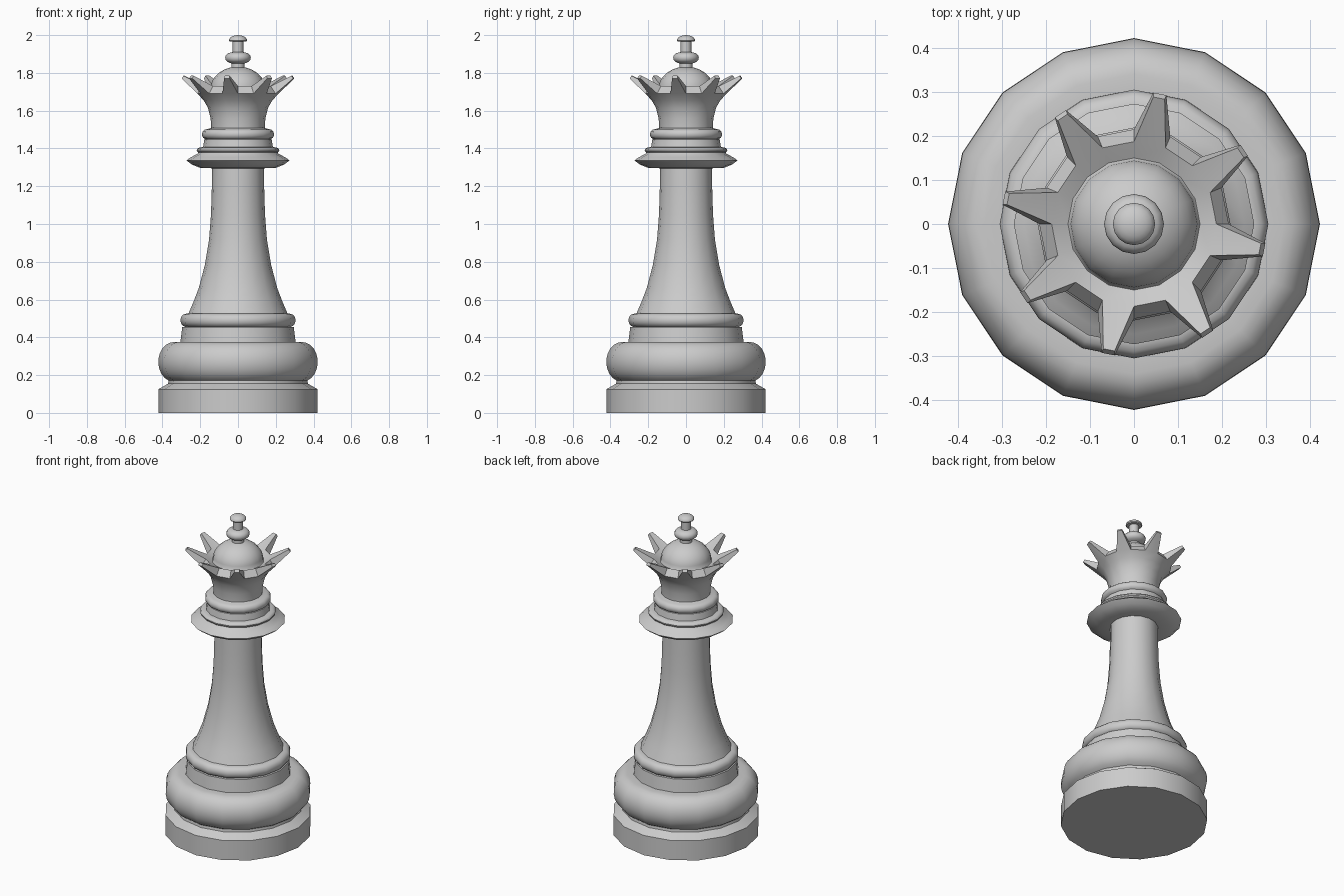
import bpy, bmesh
from math import sin, cos, pi, radians
from mathutils import Vector

SIDES = 16

cube = bpy.data.objects.get("Cube")
if cube:
    bpy.data.objects.remove(cube, do_unlink=True)

grey = bpy.data.materials.new("light grey")
grey.use_nodes = True
colour = (0.6, 0.6, 0.6, 1)
grey.diffuse_color = colour
grey.node_tree.nodes["Principled BSDF"].inputs["Base Color"].default_value = colour


def arc(r, z, half_width, half_height, start, end, steps):
    """Profile points along an elliptical arc, angles in degrees."""
    angles = [radians(start + (end - start) * i / steps) for i in range(steps + 1)]
    return [(r + half_width * cos(a), z + half_height * sin(a)) for a in angles]


def lathe(profile):
    """Spin a (radius, height) profile, listed bottom to top, into bands of faces."""
    bm = bmesh.new()
    turns = [2 * pi * i / SIDES for i in range(SIDES)]
    rings = [[bm.verts.new((r * cos(a), r * sin(a), z)) for a in turns]
             for r, z in profile]
    bands = []
    for low, high in zip(rings, rings[1:]):
        band = []
        for i in range(SIDES):
            k = (i + 1) % SIDES
            band.append(bm.faces.new((low[i], low[k], high[k], high[i])))
        bands.append(band)
    return bm, bands


def finish(name, bm):
    bmesh.ops.remove_doubles(bm, verts=bm.verts[:], dist=0.0001)
    mesh = bpy.data.meshes.new(name)
    bm.to_mesh(mesh)
    bm.free()
    mesh.materials.append(grey)
    obj = bpy.data.objects.new(name, mesh)
    bpy.context.collection.objects.link(obj)
    bpy.ops.object.select_all(action='DESELECT')
    obj.select_set(True)
    bpy.context.view_layer.objects.active = obj
    bpy.ops.object.shade_smooth_by_angle(angle=radians(35))


# Plain turned parts, stacked from the floor up
bulge = arc(0.34, 0.27, 0.082, 0.105, -70, 90, 10)
parts = {
    "base": [(0, 0), (0.422, 0), (0.422, 0.125), (0.37, 0.155), bulge[0]],
    "base_bulge": bulge + [(0.305, 0.375)],
    "base_ring": [(0.305, 0.375), (0.295, 0.455)]
                 + arc(0.275, 0.49, 0.03, 0.035, -80, 90, 6) + [(0.262, 0.527)],
    "stem": [(0.262, 0.527), (0.235, 0.59), (0.208, 0.66), (0.175, 0.785),
             (0.153, 0.92), (0.143, 1.05), (0.139, 1.18), (0.137, 1.295)],
    "collar": [(0.137, 1.295), (0.2, 1.297), (0.245, 1.315), (0.273, 1.337),
               (0.25, 1.353), (0.213, 1.373)]
              + arc(0.195, 1.39, 0.024, 0.016, -50, 90, 5)
              + [(0.185, 1.408), (0.178, 1.448)]
              + arc(0.165, 1.475, 0.026, 0.027, -70, 90, 6)
              + [(0.142, 1.508)],
    "crown_dome": [(0.15, 1.71)] + arc(0, 1.715, 0.146, 0.118, 0, 80, 8)
                  + [(0.025, 1.833)],
    "finial": [(0.035, 1.825), (0.035, 1.85)]
              + arc(0.035, 1.88, 0.033, 0.028, -80, 80, 6)
              + [(0.028, 1.91), (0.028, 1.966), (0.044, 1.967)]
              + arc(0, 1.972, 0.048, 0.028, 0, 90, 5),
}
for name, profile in parts.items():
    finish(name, lathe(profile)[0])

# Flared crown with every second rim facet drawn out into a tapered spike
bm, bands = lathe([(0.142, 1.508), (0.145, 1.56), (0.159, 1.615), (0.182, 1.655),
                   (0.215, 1.69), (0.187, 1.73), (0.15, 1.71)])
bm.normal_update()
rim = bands[4][1::2]
for tip in bmesh.ops.extrude_discrete_faces(bm, faces=rim)["faces"]:
    tip.normal_update()
    centre = tip.calc_center_median()
    push = Vector(tip.normal) * 0.12
    for v in tip.verts:
        v.co = centre + push + (v.co - centre) * 0.36
finish("crown", bm)
